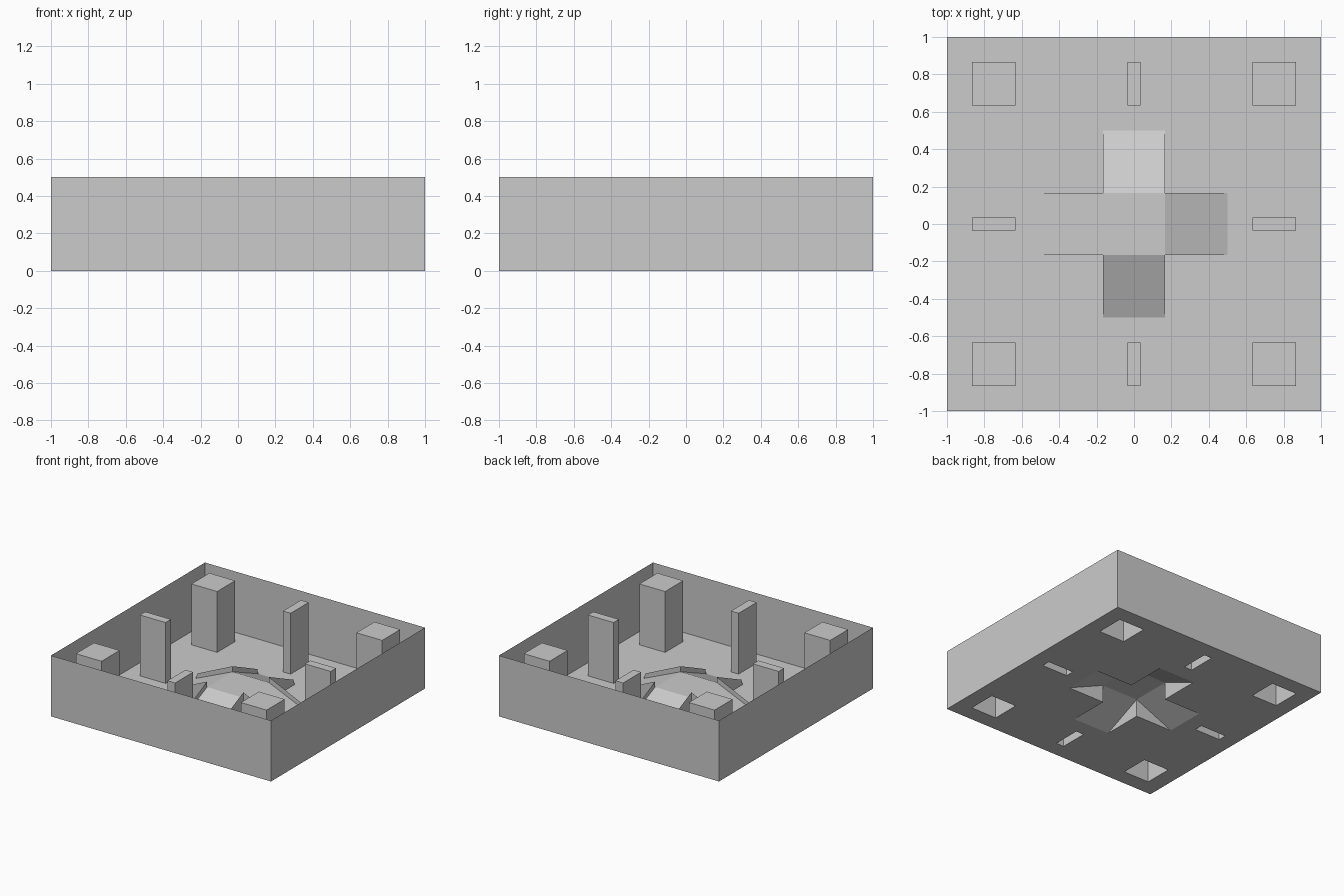
import bpy, bmesh
from mathutils import Matrix
from math import pi

if "Cube" in bpy.data.objects:
    bpy.data.objects.remove(bpy.data.objects["Cube"])

H = 0.5                     # wall and post height
ARM, HALF = 0.5, 0.165      # cross arm reach and half width
RISE, LIP = 0.145, 0.045    # ramp height, fin height above ramp
P0, P1, THIN = 0.633, 0.867, 0.035


def make(name, polys):
    bm = bmesh.new()
    for p in polys:
        bm.faces.new([bm.verts.new(v) for v in p])
    bmesh.ops.remove_doubles(bm, verts=bm.verts, dist=1e-4)
    me = bpy.data.meshes.new(name)
    bm.to_mesh(me)
    bm.free()
    ob = bpy.data.objects.new(name, me)
    bpy.context.collection.objects.link(ob)
    return ob


def sides(x0, x1, y0, y1, z0, z1):
    c = [(x0, y0), (x1, y0), (x1, y1), (x0, y1)]
    return [[(*c[i], z0), (*c[(i + 1) % 4], z0), (*c[(i + 1) % 4], z1), (*c[i], z1)]
            for i in range(4)]


def quad(x0, x1, y0, y1, z):
    return [(x0, y0, z), (x1, y0, z), (x1, y1, z), (x0, y1, z)]


# post footprints: four square corners, four thin mid-side ones
posts = []
for s in (-1, 1):
    a, b = sorted((s * P0, s * P1))
    posts += [(a, b, -P1, -P0), (a, b, P0, P1), (-THIN, THIN, a, b), (a, b, -THIN, THIN)]
cross = [(-ARM, ARM, -HALF, HALF), (-HALF, HALF, -ARM, ARM)]

# outer walls
make("outer_walls", sides(-1, 1, -1, 1, 0, H))

# floor sheet, left open under posts and cross
cuts = sorted({s * v for v in (1, P1, P0, ARM, HALF, THIN) for s in (-1, 1)})
cells = []
for x0, x1 in zip(cuts, cuts[1:]):
    for y0, y1 in zip(cuts, cuts[1:]):
        cx, cy = (x0 + x1) / 2, (y0 + y1) / 2
        if not any(a < cx < b and c < cy < d for a, b, c, d in posts + cross):
            cells.append(quad(x0, x1, y0, y1, 0))
make("floor", cells)

# hollow posts
for f in posts:
    make("post", sides(*f, 0, H) + [quad(*f, H)])

# raised cross: flat centre, four ramps, upright fins beside each ramp
make("cross_centre", [quad(-HALF, HALF, -HALF, HALF, RISE)])
for k in range(4):
    polys = [[(ARM, -HALF, 0), (ARM, HALF, 0), (HALF, HALF, RISE), (HALF, -HALF, RISE)]]
    for y in (-HALF, HALF):
        polys.append([(HALF, y, 0), (ARM, y, 0), (ARM - 0.015, y, LIP),
                      (HALF, y, RISE + LIP)])
    ramp = make("cross_ramp", polys)
    ramp.data.transform(Matrix.Rotation(k * pi / 2, 4, 'Z'))
